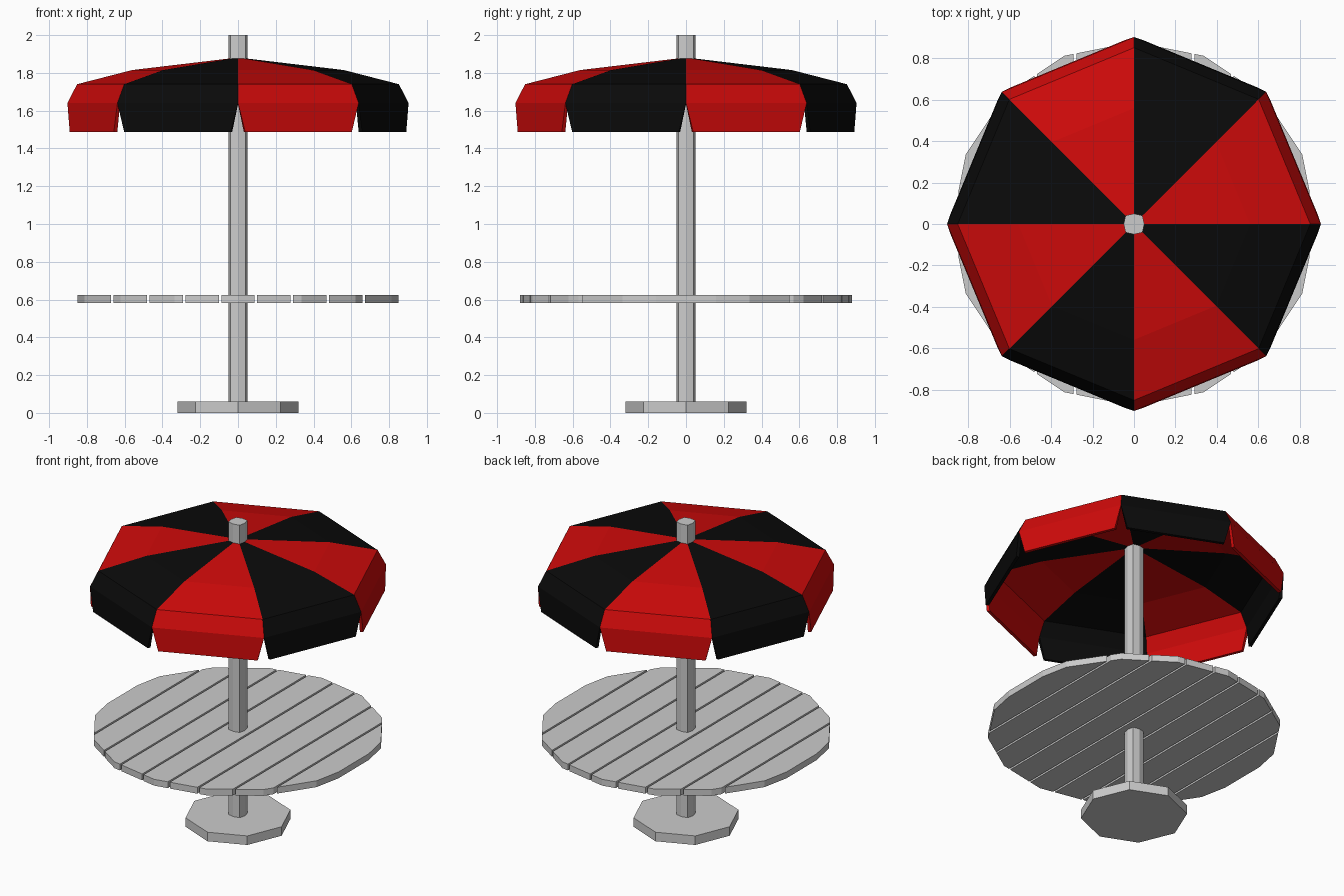
import bpy
import bmesh
from math import cos, sin, pi
from mathutils import Vector

if "Cube" in bpy.data.objects:
    bpy.data.objects.remove(bpy.data.objects["Cube"])


def add_mesh(name, verts, faces):
    me = bpy.data.meshes.new(name)
    me.from_pydata(verts, [], faces)
    me.update()
    ob = bpy.data.objects.new(name, me)
    bpy.context.collection.objects.link(ob)
    return ob


def prism(name, outline, z0, z1):
    """Extrude a counter-clockwise outline between two heights."""
    n = len(outline)
    verts = [(x, y, z) for z in (z0, z1) for x, y in outline]
    faces = [tuple(reversed(range(n))), tuple(range(n, 2 * n))]
    faces += [(i, (i + 1) % n, n + (i + 1) % n, n + i) for i in range(n)]
    return add_mesh(name, verts, faces)


def ring(n, r_even, r_odd):
    return [((r_odd if k % 2 else r_even) * cos(2 * pi * k / n),
             (r_odd if k % 2 else r_even) * sin(2 * pi * k / n)) for k in range(n)]


def keep_side(bm, x, sign):
    """Cut at a constant x, keep one side and close the cut."""
    geom = bm.verts[:] + bm.edges[:] + bm.faces[:]
    cut = bmesh.ops.bisect_plane(bm, geom=geom, plane_co=(x, 0, 0),
                                 plane_no=(-sign, 0, 0), clear_outer=True)
    edges = [e for e in cut["geom_cut"] if isinstance(e, bmesh.types.BMEdge)]
    if edges:
        bmesh.ops.edgeloop_fill(bm, edges=edges)


def material(name, color):
    m = bpy.data.materials.new(name)
    m.diffuse_color = color
    m.use_nodes = True
    m.node_tree.nodes["Principled BSDF"].inputs["Base Color"].default_value = m.diffuse_color
    return m


# Base, and a pole that is a square with slightly bulged sides
prism("base", ring(8, 0.32, 0.32), 0.0, 0.06)
prism("pole", ring(8, 0.05, 0.0575), 0.03, 2.0)

# Table top: a sixteen-sided disc sliced into nine planks
PITCH, HALF = 0.19, 0.0885
for i in range(-4, 5):
    plank = prism(f"table_plank_{i + 5}", ring(16, 0.88, 0.88), 0.583, 0.625)
    bm = bmesh.new()
    bm.from_mesh(plank.data)
    keep_side(bm, i * PITCH - HALF, 1)
    keep_side(bm, i * PITCH + HALF, -1)
    bmesh.ops.recalc_face_normals(bm, faces=bm.faces)
    bm.to_mesh(plank.data)
    bm.free()

# Umbrella canopy: eight gores, each with a tapered hanging flap
PROFILE = [(0.03, 1.878), (0.56, 1.815), (0.852, 1.74), (0.903, 1.64)]
verts, faces, slots = [], [], []
spokes = [Vector((cos(k * pi / 4), sin(k * pi / 4), 0)) for k in range(8)]
for d in spokes:
    verts += [d * r + Vector((0, 0, z)) for r, z in PROFILE]
for k in range(8):
    a, b = 4 * k, 4 * ((k + 1) % 8)
    for j in range(3):
        faces.append((a + j, a + j + 1, b + j + 1, b + j))
    n = len(verts)
    for t in (0.06, 0.94):
        edge = spokes[k].lerp(spokes[(k + 1) % 8], t)
        verts.append(edge * 0.907 + Vector((0, 0, 1.488)))
    faces.append((a + 3, n, n + 1, b + 3))
    slots += [k % 2] * 4
canopy = add_mesh("canopy", verts, faces)
canopy.data.materials.append(material("red_fabric", (0.62, 0.003, 0.003, 1)))
canopy.data.materials.append(material("black_fabric", (0.003, 0.003, 0.003, 1)))
for poly, slot in zip(canopy.data.polygons, slots):
    poly.material_index = slot

# Fabric thickness, growing inwards
shell = canopy.modifiers.new("thickness", 'SOLIDIFY')
shell.thickness = 0.02
shell.offset = -1
